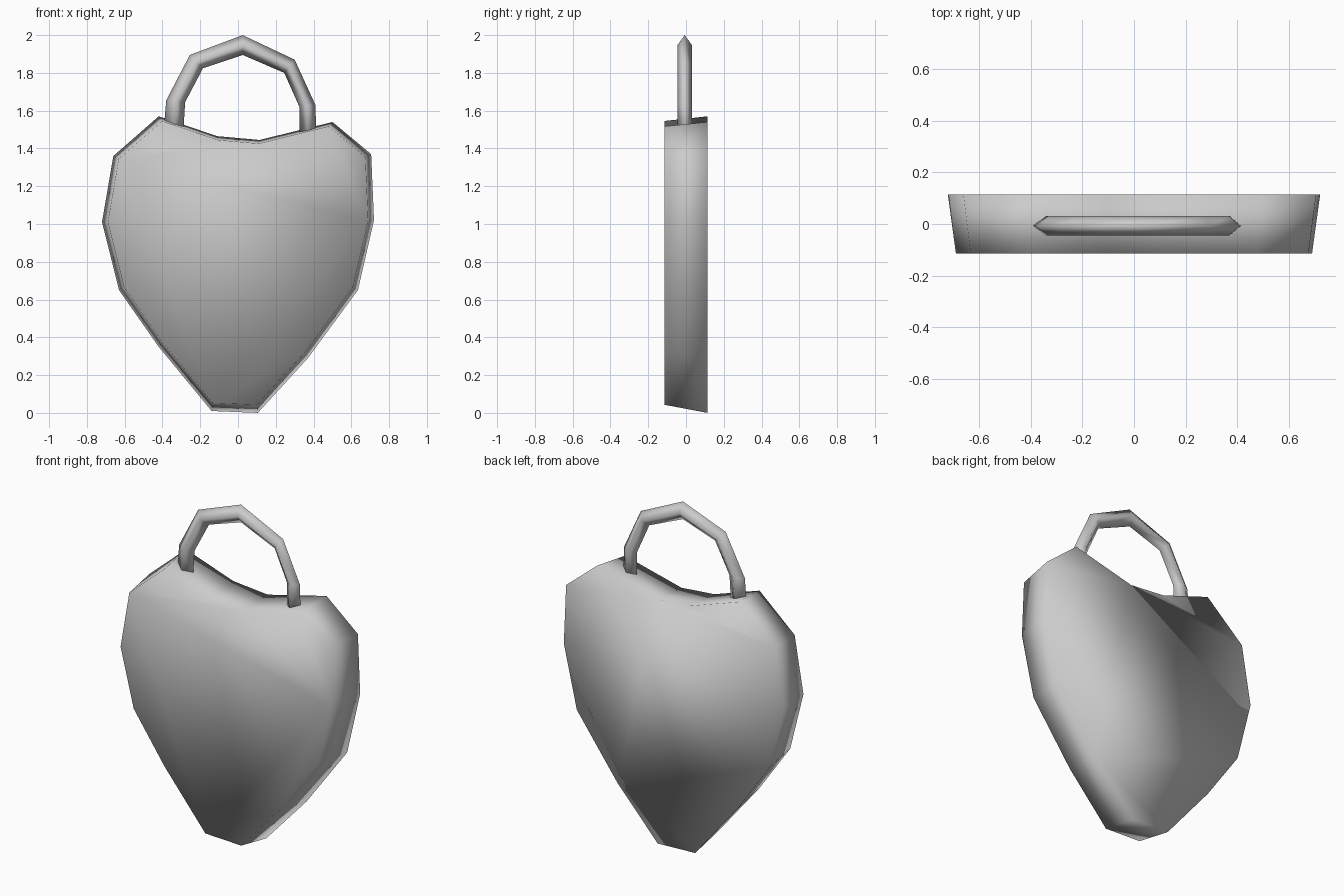
import bpy, bmesh

cube = bpy.data.objects.get("Cube")
if cube:
    bpy.data.objects.remove(cube, do_unlink=True)

# One plain grey material
grey = bpy.data.materials.new("plain grey")
grey.use_nodes = True
colour = (0.6, 0.6, 0.6, 1.0)
grey.diffuse_color = colour
bsdf = grey.node_tree.nodes["Principled BSDF"]
bsdf.inputs["Base Color"].default_value = colour
bsdf.inputs["Roughness"].default_value = 0.8


def loft(name, rings):
    """Skin a list of closed rings, cap both ends and shade smooth."""
    bm = bmesh.new()
    loops = [[bm.verts.new(p) for p in ring] for ring in rings]
    n = len(loops[0])
    for a, b in zip(loops, loops[1:]):
        for i in range(n):
            j = (i + 1) % n
            bm.faces.new((a[i], a[j], b[j], b[i]))
    bm.faces.new(loops[0])
    bm.faces.new(loops[-1])
    bmesh.ops.recalc_face_normals(bm, faces=bm.faces)
    for f in bm.faces:
        f.smooth = True
    mesh = bpy.data.meshes.new(name)
    bm.to_mesh(mesh)
    bm.free()
    mesh.materials.append(grey)
    obj = bpy.data.objects.new(name, mesh)
    bpy.context.collection.objects.link(obj)
    return obj


# Body: heart-like outline (x, z), slightly smaller at the front
outline = [
    (-0.42, 1.57), (-0.66, 1.36), (-0.72, 1.01), (-0.63, 0.65),
    (-0.42, 0.35), (-0.14, 0.01), (0.105, 0.0), (0.37, 0.29),
    (0.635, 0.65), (0.72, 1.02), (0.705, 1.37), (0.50, 1.54),
    (0.115, 1.445), (-0.11, 1.465),
]
TAPER, MID_Z, HALF_DEPTH = 0.957, 1.0, 0.114
front = [(x * TAPER, -HALF_DEPTH, MID_Z + (z - MID_Z) * TAPER) for x, z in outline]
back = [(x, HALF_DEPTH, z) for x, z in outline]
loft("body", [front, back])

# Handle: diamond section swept along an arch, as outer and inner (x, z) edges
arch = [
    ((-0.395, 1.48), (-0.29, 1.47)),
    ((-0.38, 1.655), (-0.28, 1.645)),
    ((-0.255, 1.895), (-0.185, 1.825)),
    ((0.025, 2.0), (0.025, 1.895)),
    ((0.30, 1.87), (0.245, 1.80)),
    ((0.41, 1.63), (0.325, 1.62)),
    ((0.415, 1.45), (0.325, 1.45)),
]
HANDLE_Y, HANDLE_HALF = -0.007, 0.038
rings = []
for (ox, oz), (ix, iz) in arch:
    mx, mz = (ox + ix) / 2, (oz + iz) / 2
    rings.append([
        (ox, HANDLE_Y, oz), (mx, HANDLE_Y + HANDLE_HALF, mz),
        (ix, HANDLE_Y, iz), (mx, HANDLE_Y - HANDLE_HALF, mz),
    ])
loft("handle", rings)
